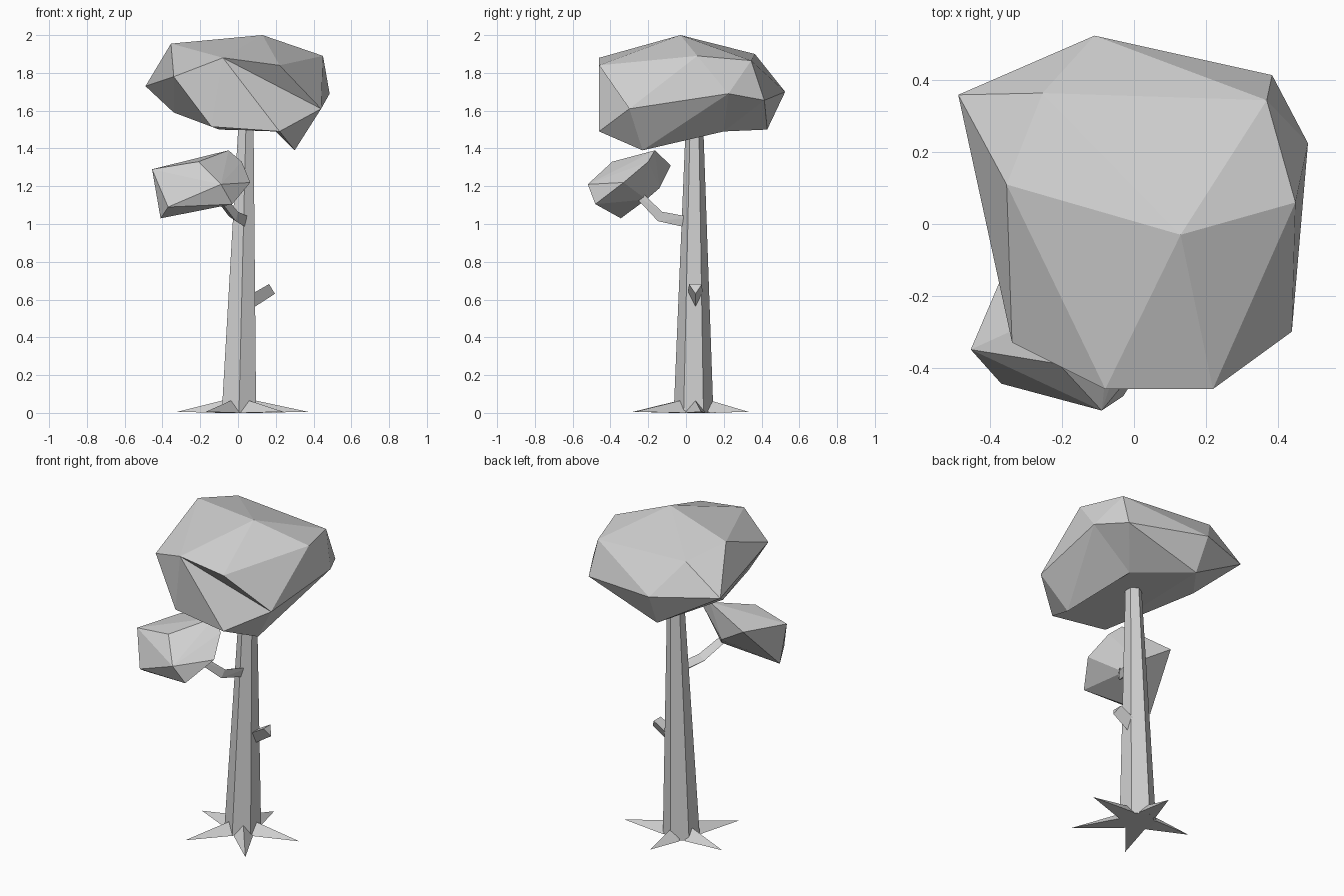
import bpy, bmesh
from math import cos, sin, radians
from mathutils import Vector

cube = bpy.data.objects.get("Cube")
if cube:
    bpy.data.objects.remove(cube, do_unlink=True)

grey = bpy.data.materials.new("plain_grey")
grey.use_nodes = True
colour = (0.64, 0.64, 0.64, 1)
grey.diffuse_color = colour
grey.node_tree.nodes["Principled BSDF"].inputs["Base Color"].default_value = colour


def faceted(name, *groups):
    """Flat-shaded object made of one convex solid per group of points."""
    bm = bmesh.new()
    for points in groups:
        verts = [bm.verts.new(p) for p in points]
        res = bmesh.ops.convex_hull(bm, input=verts)
        spare = {g for g in res["geom_interior"] + res["geom_unused"]
                 if isinstance(g, bmesh.types.BMVert)}
        bmesh.ops.delete(bm, geom=list(spare), context="VERTS")
    bmesh.ops.recalc_face_normals(bm, faces=bm.faces)
    mesh = bpy.data.meshes.new(name)
    bm.to_mesh(mesh)
    bm.free()
    mesh.materials.append(grey)
    obj = bpy.data.objects.new(name, mesh)
    bpy.context.collection.objects.link(obj)
    return obj


def ring(centre, radius, sides, axis=(0, 0, 1), turn=0):
    """Regular polygon of points around a centre, facing along the axis."""
    rot = Vector((0, 0, 1)).rotation_difference(Vector(axis))
    step = 360 / sides
    return [Vector(centre) + rot @ Vector((radius * cos(radians(turn + i * step)),
                                           radius * sin(radians(turn + i * step)), 0))
            for i in range(sides)]


def limb(name, path, radii, turn):
    """Three-sided tapering branch along a path."""
    path = [Vector(p) for p in path]
    rings = []
    for i, p in enumerate(path):
        axis = path[min(i + 1, len(path) - 1)] - path[max(i - 1, 0)]
        rings.append(ring(p, radii[i], 3, axis, turn))
    return faceted(name, *[a + b for a, b in zip(rings, rings[1:])])


# Trunk: tapering hexagon
faceted("trunk", ring((0.005, 0.04, 0), 0.105, 6, turn=30)
        + ring((0.043, 0.045, 1.56), 0.045, 6, turn=30))

# Roots: low ridged spikes
roots = []
for x, y in ((-0.32, 0.1), (-0.17, -0.28), (0.24, -0.27), (0.37, 0.08), (0.02, 0.33)):
    base = Vector((0.005, 0.04, 0))
    out = (Vector((x, y, 0)) - base).normalized()
    side = Vector((-out.y, out.x, 0)) * 0.055
    foot = base + out * 0.09
    roots.append([base, foot + side, foot - side, Vector((x, y, 0.006)),
                  foot + Vector((0, 0, 0.065)), base + Vector((0, 0, 0.065))])
faceted("roots", *roots)

# Branches
limb("crown_branch", [(0.04, 0.03, 1.01), (-0.02, -0.13, 1.04), (-0.13, -0.27, 1.18)],
     [0.035, 0.032, 0.025], 30)
limb("stub_branch", [(0.05, 0.05, 0.59), (0.175, 0.05, 0.665)], [0.045, 0.04], 0)

# Large crown: main mass, front ledge and drooping underside
peak, right_top = (0.13, -0.03, 2), (0.45, 0.06, 1.89)
front_top, ledge = (-0.08, -0.46, 1.88), (0.22, -0.46, 1.84)
right_front, right_side = (0.44, -0.3, 1.61), (0.485, 0.225, 1.69)
front_low, under = (0.22, -0.46, 1.49), (0.2, 0.2, 1.49)
main_mass = [
    peak, right_top, front_top, right_front, right_side, front_low, under,
    (-0.355, 0.11, 1.955), (-0.34, -0.33, 1.78), (-0.49, 0.36, 1.73),
    (-0.11, 0.525, 1.7), (0.385, 0.415, 1.655), (0.37, 0.345, 1.865),
    (-0.255, 0.365, 1.9), (-0.14, -0.42, 1.515), (-0.1, 0.43, 1.5),
    (-0.34, 0.12, 1.59)]
faceted("large_crown", main_mass,
        [peak, front_top, ledge, right_front, right_top],
        [(0.3, -0.23, 1.39), front_low, right_front, right_side, under])

# Small crown
faceted("small_crown", [
    (-0.455, -0.35, 1.29), (-0.37, -0.445, 1.09), (-0.09, -0.52, 1.21),
    (-0.21, -0.39, 1.33), (-0.05, -0.165, 1.39), (0.065, -0.33, 1.22),
    (-0.03, -0.48, 1.105), (-0.41, -0.345, 1.03), (-0.34, -0.08, 1.31),
    (0.02, -0.2, 1.33), (-0.15, -0.14, 1.19), (-0.1, -0.21, 1.13)])
